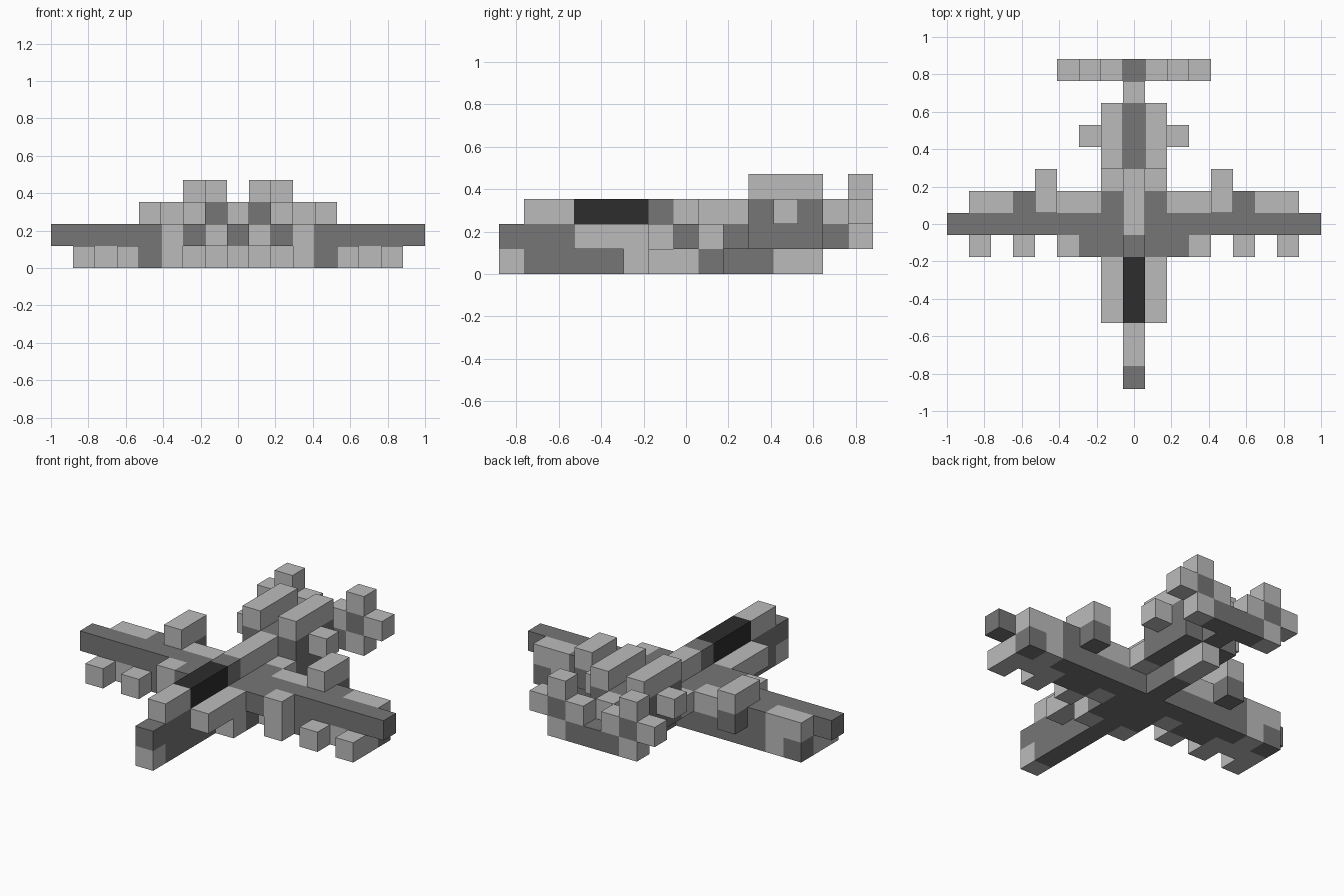
import bpy
import bmesh
from mathutils import Vector

cube = bpy.data.objects.get("Cube")
if cube:
    bpy.data.objects.remove(cube, do_unlink=True)

UNIT = 2 / 17          # edge of one block
LIGHT, DARK, BLACK = range(3)


def make_material(name, value):
    mat = bpy.data.materials.new(name)
    mat.use_nodes = True
    colour = (value, value, value, 1)
    mat.diffuse_color = colour
    mat.node_tree.nodes["Principled BSDF"].inputs["Base Color"].default_value = colour
    return mat


materials = [make_material("light grey", 0.5),
             make_material("dark grey", 0.18),
             make_material("canopy black", 0.026)]

cells = {}             # block position -> (part, colour)


def span(value):
    if isinstance(value, int):
        return (value,)
    return range(value[0], value[1] + 1)


def fill(part, colour, x, y, z):
    """Fill a mirrored box of blocks; ranges are inclusive."""
    for i in span(x):
        for j in span(y):
            for k in span(z):
                for side in (i, -i):
                    cells[side, j, k] = (part, colour)


# Fuselage: keel, core and spine
fill("keel", DARK, 0, (-6, 3), 0)
fill("keel", LIGHT, 0, (4, 5), 0)
fill("keel", LIGHT, 0, -7, 0)
fill("fuselage", DARK, 0, (-7, 6), 1)
fill("spine", LIGHT, 0, (-6, 6), 2)
fill("spine", DARK, 0, -1, 2)
fill("spine", DARK, 0, (3, 5), 2)
fill("canopy", BLACK, 0, (-4, -2), 2)

# Side intakes beside the canopy
fill("side_intake", LIGHT, 1, (-4, -2), 1)
fill("side_intake", LIGHT, 1, -2, 0)
fill("rear_root", LIGHT, 1, 2, 1)

# Wings: leading root, spar, trailing edge
fill("wing_root", DARK, (1, 2), -1, 1)
fill("wing_root", DARK, 1, -1, 0)
fill("wing_spar", DARK, (1, 8), 0, 1)
fill("wing_underside", DARK, (1, 4), 0, 0)
fill("wing_underside", LIGHT, 2, 0, 0)
fill("wing_underside", LIGHT, (5, 7), 0, 0)
fill("wing_trailing_edge", DARK, (1, 7), 1, (0, 1))
fill("wing_trailing_edge", LIGHT, (2, 3), 1, 1)
fill("wing_trailing_edge", LIGHT, 6, 1, (0, 1))
fill("wing_trailing_edge", LIGHT, 7, 1, 1)

# Pods hanging from and standing on the wings
fill("inner_pod", LIGHT, 3, -1, (0, 1))
for x in (5, 7):
    fill("outer_pods", LIGHT, x, -1, 0)
fill("wing_engine", LIGHT, 4, (1, 2), 2)
fill("wing_engine", DARK, 4, 2, 1)

# Rear engines with a beam on top and a pod at the side
fill("rear_engine", DARK, 1, (3, 5), (1, 2))
fill("engine_beam", LIGHT, 1, (3, 5), 3)
fill("engine_pod", LIGHT, 2, 4, 2)

# Tail bar and cross-shaped tail fins
fill("tail_bar", DARK, (0, 1), 7, 1)
fill("tail_fin", LIGHT, 2, 7, (1, 3))
fill("tail_fin", LIGHT, (1, 3), 7, 2)
fill("tail_fin", DARK, 2, 7, 2)


def build(part):
    """Make the outer faces of one part, skipping faces shared by blocks."""
    bm = bmesh.new()
    for cell, (owner, colour) in cells.items():
        if owner != part:
            continue
        centre = Vector(cell) + Vector((0, 0, 0.5))
        for axis in range(3):
            for sign in (-1, 1):
                normal = Vector((0, 0, 0))
                normal[axis] = sign
                if tuple(int(c + n) for c, n in zip(cell, normal)) in cells:
                    continue
                u = Vector((0, 0, 0))
                u[(axis + 1) % 3] = 0.5
                v = normal.cross(u)
                middle = centre + normal / 2
                corners = (middle - u - v, middle + u - v,
                           middle + u + v, middle - u + v)
                face = bm.faces.new([bm.verts.new(p * UNIT) for p in corners])
                face.material_index = colour
    bmesh.ops.remove_doubles(bm, verts=bm.verts, dist=UNIT / 100)
    bmesh.ops.dissolve_limit(bm, angle_limit=0.01, verts=bm.verts,
                             edges=bm.edges, delimit={"MATERIAL"})
    mesh = bpy.data.meshes.new(part)
    bm.to_mesh(mesh)
    bm.free()
    for mat in materials:
        mesh.materials.append(mat)
    bpy.context.collection.objects.link(bpy.data.objects.new(part, mesh))


for name in sorted({owner for owner, colour in cells.values()}):
    build(name)
